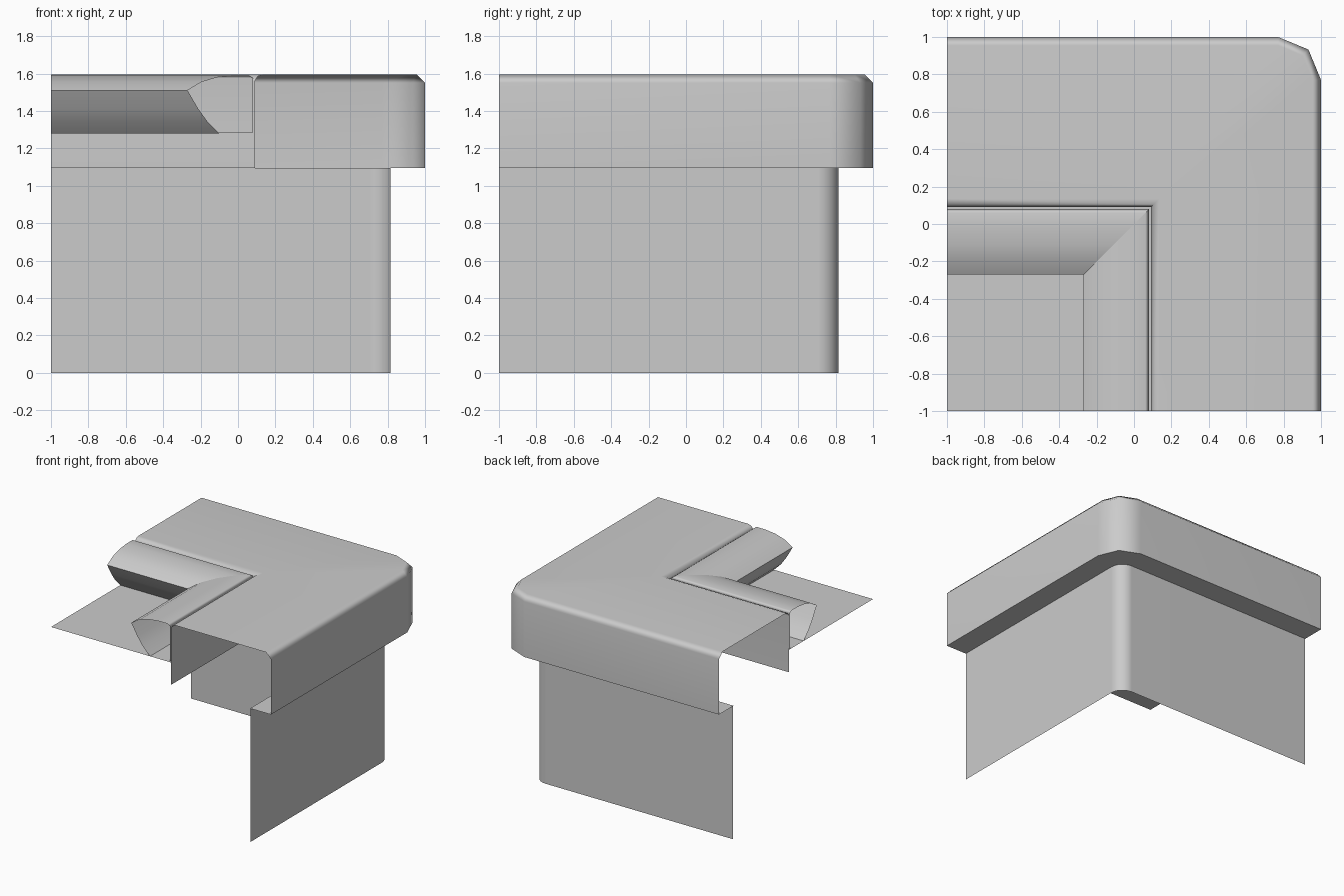
import bpy, bmesh, math

if "Cube" in bpy.data.objects:
    bpy.data.objects.remove(bpy.data.objects["Cube"])


def l_path(d, r, segs):
    """Plan path of an L-shaped run at distance d, with a round corner of radius r."""
    c = d - r
    angles = [math.pi / 2 * i / segs for i in range(segs + 1)]
    corner = [(c + r * math.sin(a), c + r * math.cos(a)) for a in angles]
    return [(-1, d)] + corner + [(d, -1)]


def make_object(name, bm, sharp_mitre=False):
    mesh = bpy.data.meshes.new(name)
    bm.to_mesh(mesh)
    bm.free()
    obj = bpy.data.objects.new(name, mesh)
    bpy.context.collection.objects.link(obj)
    bpy.ops.object.select_all(action='DESELECT')
    obj.select_set(True)
    bpy.context.view_layer.objects.active = obj
    bpy.ops.object.shade_smooth_by_angle(angle=math.radians(56))
    if sharp_mitre:
        for e in mesh.edges:
            ends = [mesh.vertices[i].co for i in e.vertices]
            if all(abs(v.x - v.y) < 1e-4 for v in ends):
                e.use_edge_sharp = True
    # Keep the large flat faces evenly shaded
    mod = obj.modifiers.new("flat_shading", 'WEIGHTED_NORMAL')
    mod.keep_sharp = True
    return obj


def sweep(name, profile, segs=2, sharp_mitre=False):
    """Sweep (distance, height, corner radius) points round the L, ends left open."""
    bm = bmesh.new()
    rows = [[bm.verts.new((x, y, z)) for x, y in l_path(d, r, segs)]
            for d, z, r in profile]
    for a, b in zip(rows, rows[1:]):
        for j in range(len(a) - 1):
            bm.faces.new((a[j], b[j], b[j + 1], a[j + 1]))
    bmesh.ops.remove_doubles(bm, verts=bm.verts, dist=0.0005)
    return make_object(name, bm, sharp_mitre)


# Outer wall with a rounded corner
sweep("outer_wall", [(0.815, 0.0, 0.11), (0.815, 1.095, 0.11)], segs=6)

# Overhanging ledge, chamfered top and inner wall
sweep("parapet_ledge", [
    (0.81, 1.095, 0.11), (1.0, 1.095, 0.23),
    (1.0, 1.55, 0.23), (0.955, 1.595, 0.185),
    (0.135, 1.595, 0), (0.105, 1.585, 0), (0.09, 1.56, 0), (0.09, 1.095, 0)])

# Mitred moulding along the inside edge
sweep("inner_moulding", [
    (0.08, 1.285, 0), (0.08, 1.575, 0), (0.06, 1.59, 0),
    (-0.02, 1.59, 0), (-0.11, 1.58, 0), (-0.195, 1.555, 0), (-0.27, 1.51, 0),
    (-0.215, 1.415, 0), (-0.165, 1.345, 0), (-0.10, 1.28, 0)],
    sharp_mitre=True)

# Flat floor inside the corner, level with the foot of the moulding
bm = bmesh.new()
bm.faces.new([bm.verts.new((x, y, 1.28)) for x, y in
              ((-1, -1), (0.09, -1), (0.09, 0.09), (-1, 0.09))])
make_object("roof_floor", bm)
